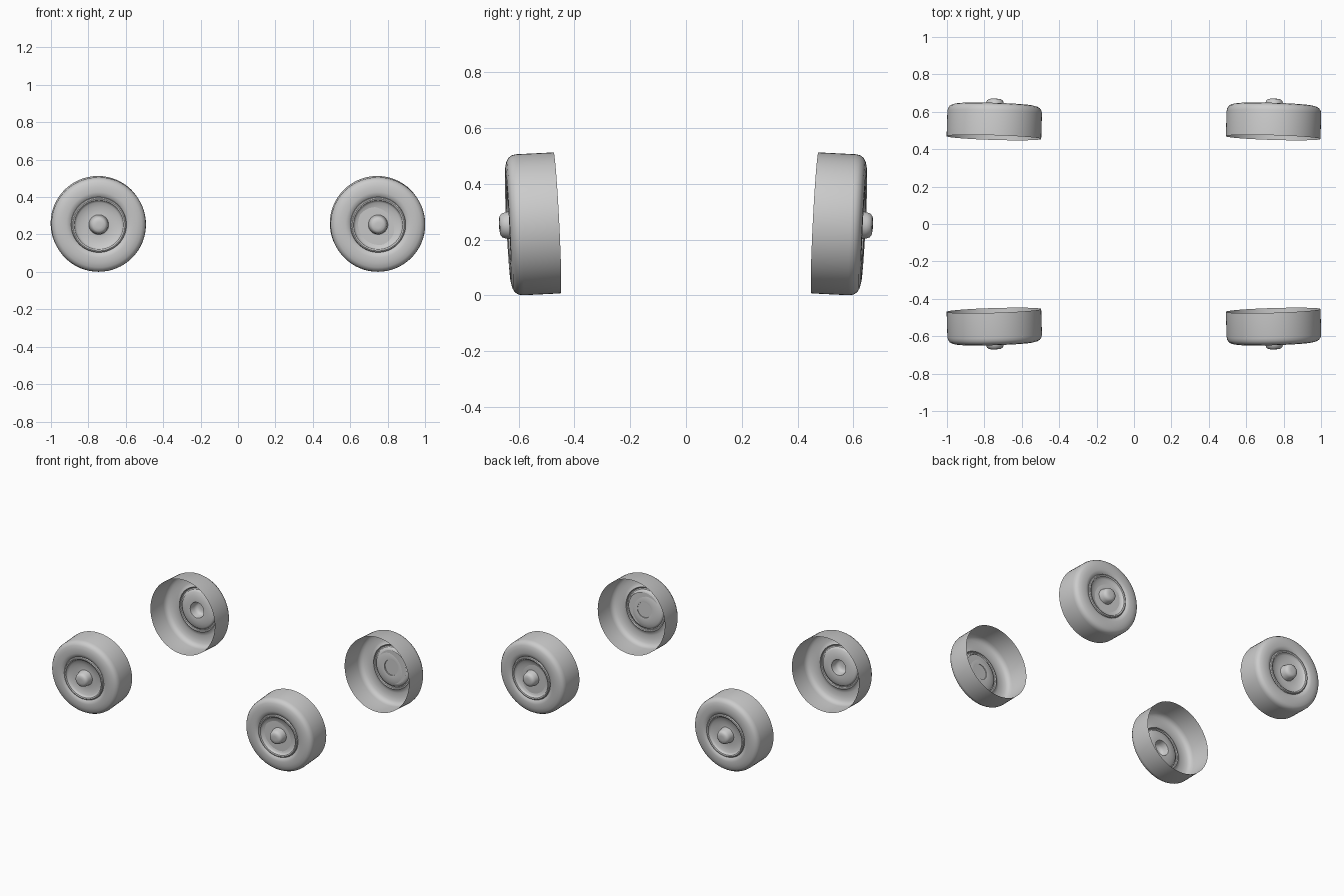
import bpy, bmesh, math
from mathutils import Vector

if "Cube" in bpy.data.objects:
    bpy.data.objects.remove(bpy.data.objects["Cube"])

grey = bpy.data.materials.new("wheel grey")
grey.diffuse_color = (0.6, 0.6, 0.6, 1)
grey.use_nodes = True
grey.node_tree.nodes["Principled BSDF"].inputs["Base Color"].default_value = grey.diffuse_color

SEG = 64
# (radius, distance outward along the axle)
TIRE = [(0.253, 0), (0.253, 0.135), (0.250, 0.150), (0.242, 0.163), (0.228, 0.171),
        (0.205, 0.176), (0.175, 0.177), (0.157, 0.173), (0.148, 0.165)]
RIM = [(0.148, 0.165), (0.145, 0.173), (0.139, 0.176), (0.131, 0.173), (0.126, 0.164),
       (0.119, 0.160), (0.095, 0.153), (0.065, 0.150), (0.053, 0.151)]
HUB = [(0.053, 0.151), (0.050, 0.168), (0.047, 0.186), (0.042, 0.199),
       (0.032, 0.206), (0.016, 0.208), (0, 0.208)]


def lathe(name, profile, origin, axis):
    """Revolve an open profile about an axis."""
    axis = Vector(axis).normalized()
    u = axis.cross(Vector((0, 0, 1))).normalized()
    v = axis.cross(u)
    bm = bmesh.new()
    rings = []
    for r, d in profile:
        c = Vector(origin) + axis * d
        if r == 0:
            rings.append([bm.verts.new(c)] * SEG)
        else:
            angles = [2 * math.pi * i / SEG for i in range(SEG)]
            rings.append([bm.verts.new(c + r * (u * math.cos(a) + v * math.sin(a)))
                          for a in angles])
    for a, b in zip(rings, rings[1:]):
        for i in range(SEG):
            j = (i + 1) % SEG
            corners = list(dict.fromkeys((a[i], a[j], b[j], b[i])))
            bm.faces.new(corners)
    # Point the faces outward along the axle
    bm.normal_update()
    if sum(f.normal.dot(axis) * f.calc_area() for f in bm.faces) < 0:
        bmesh.ops.reverse_faces(bm, faces=bm.faces[:])
    mesh = bpy.data.meshes.new(name)
    bm.to_mesh(mesh)
    bm.free()
    mesh.materials.append(grey)
    obj = bpy.data.objects.new(name, mesh)
    bpy.context.collection.objects.link(obj)
    bpy.ops.object.select_all(action='DESELECT')
    obj.select_set(True)
    bpy.context.view_layer.objects.active = obj
    bpy.ops.object.shade_smooth_by_angle(angle=math.radians(40))
    return obj


# Four open-backed wheels, leaning out slightly at the top and toed
for end, s in (("front", -1), ("rear", 1)):
    for side, x in (("left", -0.749), ("right", 0.744)):
        origin = (x, s * 0.462, 0.26)
        axis = (0.03, s, -0.05)
        lathe(f"{end}_{side}_tire", TIRE, origin, axis)
        lathe(f"{end}_{side}_rim", RIM, origin, axis)
        lathe(f"{end}_{side}_hub", HUB, origin, axis)
        if side == "right":
            # Flat plate cutting through the dish at a slight angle
            lathe("%s_right_hub_plate" % end, [(0.113, 0.155), (0, 0.155)],
                  origin, (0.07, s, -0.02))
